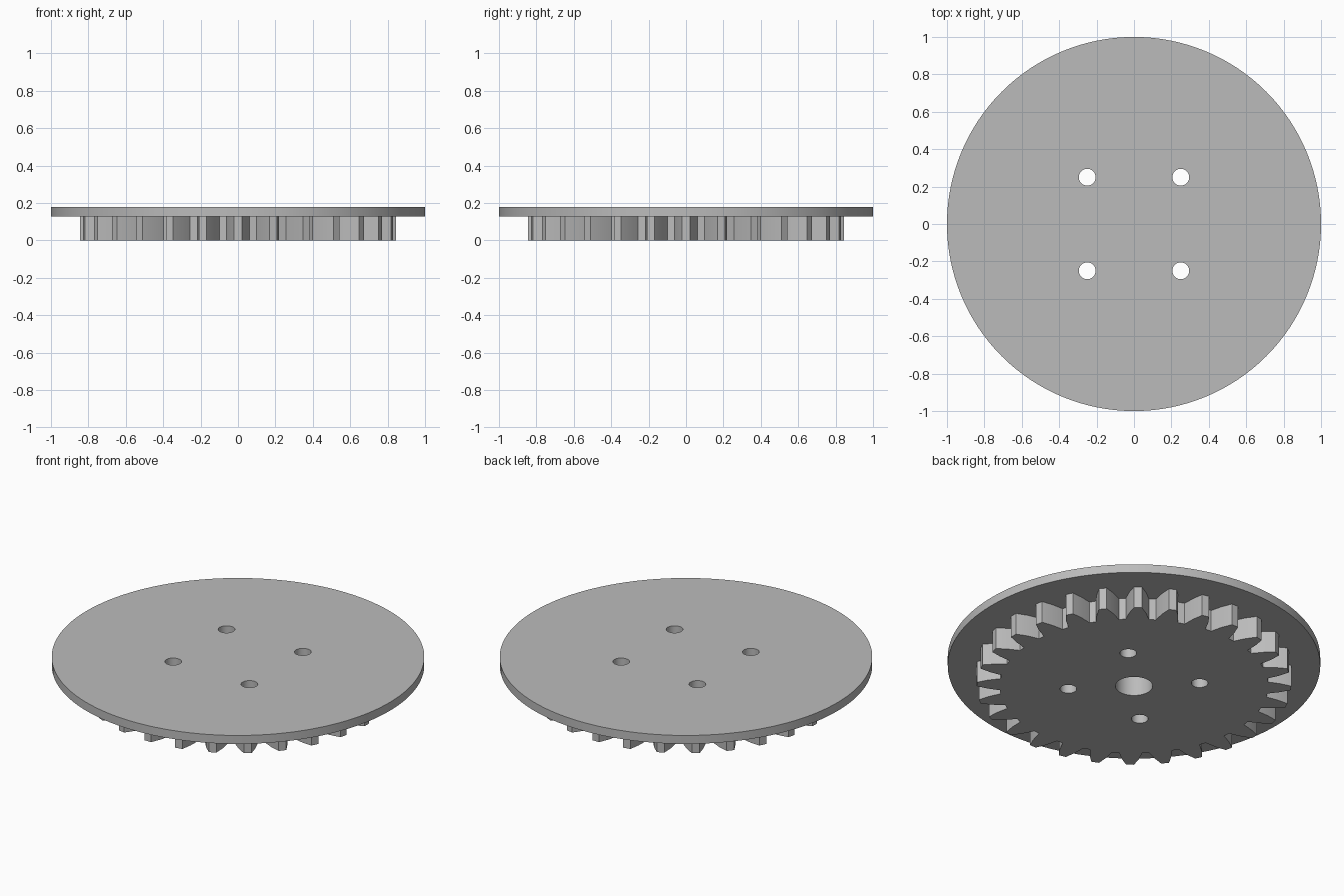
import bpy, bmesh
from math import pi, cos, sin, radians

if "Cube" in bpy.data.objects:
    bpy.data.objects.remove(bpy.data.objects["Cube"])

TEETH = 28
GEAR_TOP, PLATE_TOP = 0.128, 0.178

grey = bpy.data.materials.new("plain grey")
grey.use_nodes = True
COLOUR = (0.5, 0.5, 0.5, 1)
grey.diffuse_color = COLOUR
grey.node_tree.nodes["Principled BSDF"].inputs["Base Color"].default_value = COLOUR


def circle(radius, count, cx=0, cy=0):
    return [(cx + radius * cos(2 * pi * i / count),
             cy + radius * sin(2 * pi * i / count)) for i in range(count)]


def gear_outline():
    # One tooth flank as (radius, half width), mirrored and repeated
    flank = [(0.718, 0.062), (0.785, 0.045), (0.844, 0.021)]
    tooth = [(r, -w) for r, w in flank] + [(r, w) for r, w in reversed(flank)]
    points = []
    for i in range(TEETH):
        a = 2 * pi * i / TEETH
        points += [(x * cos(a) - y * sin(a), x * sin(a) + y * cos(a)) for x, y in tooth]
    return points


def slab(name, loops, bottom, top):
    """Extrude an outline with holes into a solid slab."""
    bm = bmesh.new()
    edges = []
    for loop in loops:
        verts = [bm.verts.new((x, y, bottom)) for x, y in loop]
        edges += [bm.edges.new((v, verts[i - 1])) for i, v in enumerate(verts)]
    bmesh.ops.triangle_fill(bm, edges=edges, use_beauty=True, normal=(0, 0, 1))
    extruded = bmesh.ops.extrude_face_region(bm, geom=bm.faces[:], use_keep_orig=True)
    for item in extruded["geom"]:
        if isinstance(item, bmesh.types.BMVert):
            item.co.z = top
    bmesh.ops.recalc_face_normals(bm, faces=bm.faces[:])
    mesh = bpy.data.meshes.new(name)
    bm.to_mesh(mesh)
    bm.free()
    mesh.materials.append(grey)
    obj = bpy.data.objects.new(name, mesh)
    bpy.context.collection.objects.link(obj)
    bpy.ops.object.select_all(action='DESELECT')
    obj.select_set(True)
    bpy.context.view_layer.objects.active = obj
    bpy.ops.object.shade_smooth_by_angle(angle=radians(20))
    return obj


# Four bolt holes run through both parts
bolt_holes = [circle(0.045, 32, x, y) for x in (-0.25, 0.25) for y in (-0.25, 0.25)]

# Toothed wheel with a shaft bore that stops at the plate
slab("gear_wheel", [gear_outline(), circle(0.1, 48)] + bolt_holes, 0, GEAR_TOP)

# Wide cover plate
slab("cover_plate", [circle(1, 128)] + bolt_holes, GEAR_TOP, PLATE_TOP)
